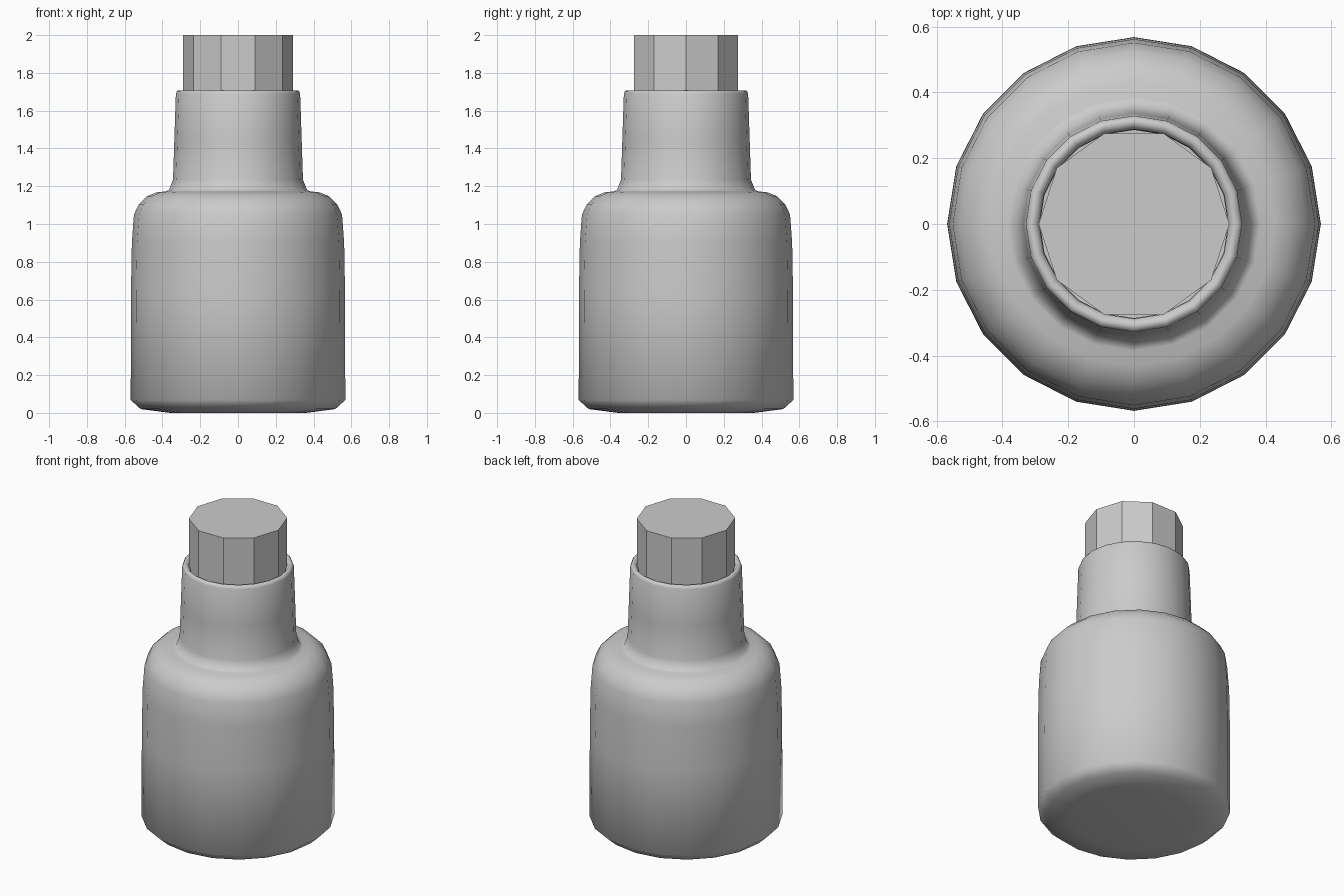
import bpy, bmesh, math

if "Cube" in bpy.data.objects:
    bpy.data.objects.remove(bpy.data.objects["Cube"])


def lathe(name, profile, sides, smooth):
    """Revolve (radius, z) points around z; a zero radius makes a pole."""
    bm = bmesh.new()
    rings = []
    for r, z in profile:
        if r == 0:
            rings.append([bm.verts.new((0, 0, z))] * sides)
        else:
            rings.append([bm.verts.new((r * math.cos(2 * math.pi * i / sides),
                                        r * math.sin(2 * math.pi * i / sides), z))
                          for i in range(sides)])
    for a, b in zip(rings, rings[1:]):
        for i in range(sides):
            j = (i + 1) % sides
            bm.faces.new(list(dict.fromkeys((a[i], a[j], b[j], b[i]))))
    bmesh.ops.recalc_face_normals(bm, faces=bm.faces)
    for f in bm.faces:
        f.smooth = smooth
    mesh = bpy.data.meshes.new(name)
    bm.to_mesh(mesh)
    bm.free()
    obj = bpy.data.objects.new(name, mesh)
    bpy.context.collection.objects.link(obj)
    return obj


# Bottle: base, wall, rounded shoulder, flared neck, rolled lip and inner neck
bottle_profile = [
    (0, 0.005), (0.36, 0.0), (0.515, 0.02), (0.568, 0.068),
    (0.567, 0.62), (0.562, 0.90), (0.551, 1.05), (0.525, 1.105),
    (0.48, 1.148), (0.43, 1.168), (0.385, 1.172), (0.366, 1.18),
    (0.344, 1.235), (0.337, 1.45), (0.329, 1.69), (0.322, 1.705),
    (0.305, 1.708), (0.288, 1.69), (0.286, 1.50),
]
lathe("bottle", bottle_profile, 20, True)

# Stopper: plain ten-sided prism seated in the neck
lathe("stopper", [(0, 1.50), (0.29, 1.50), (0.29, 2.0), (0, 2.0)], 10, False)
bm = bmesh.new()
mesh = bpy.data.objects["stopper"].data
bm.from_mesh(mesh)
bmesh.ops.dissolve_limit(bm, angle_limit=0.02, verts=bm.verts, edges=bm.edges)
bm.to_mesh(mesh)
bm.free()
